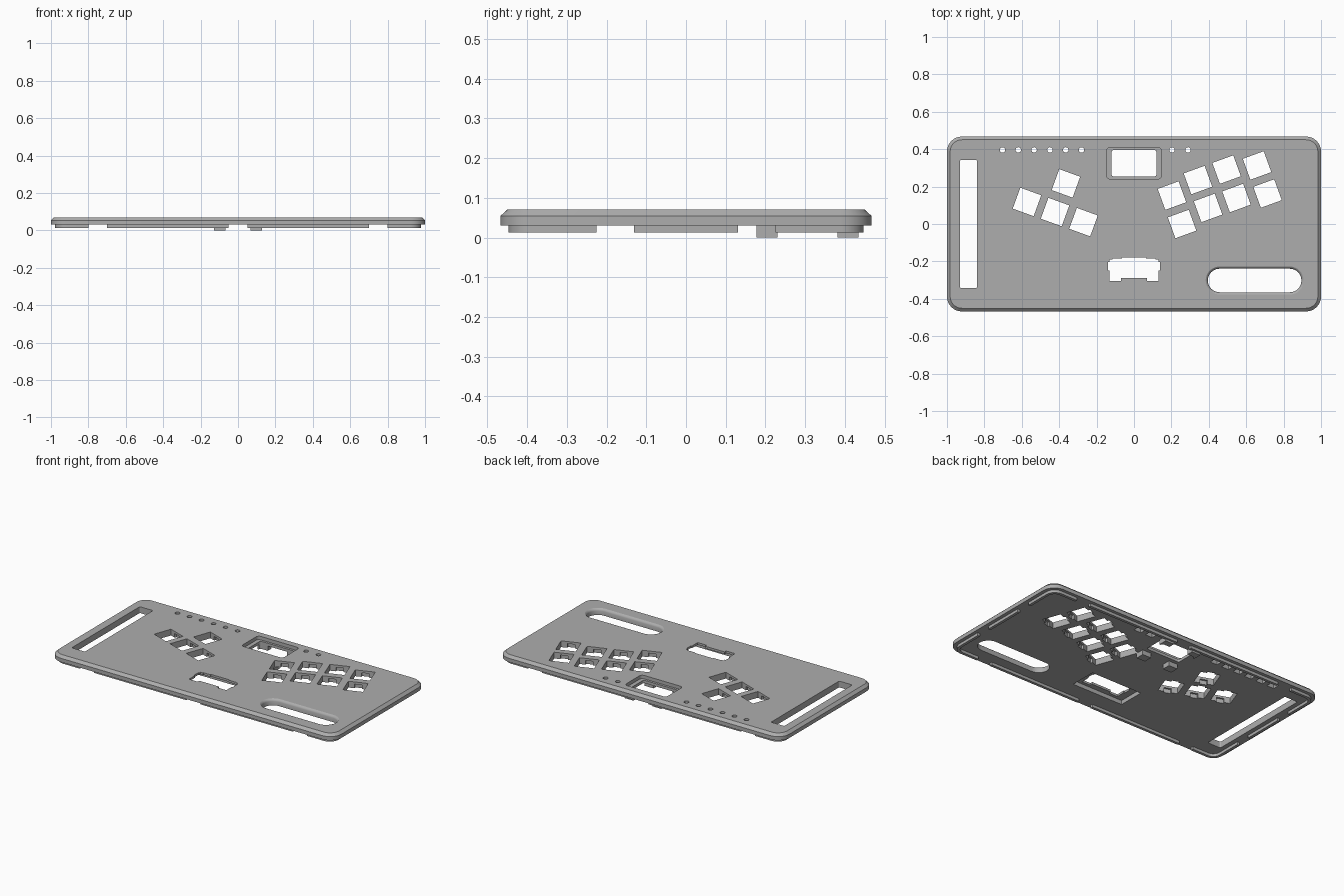
import bpy, bmesh, math
from mathutils import Matrix, Vector

if "Cube" in bpy.data.objects:
    bpy.data.objects.remove(bpy.data.objects["Cube"])

grey = bpy.data.materials.new("plain_grey")
grey.use_nodes = True
COLOUR = (0.42, 0.42, 0.42, 1)
grey.diffuse_color = COLOUR
grey.node_tree.nodes["Principled BSDF"].inputs["Base Color"].default_value = COLOUR

BASE, TOP, THIN = 0.03, 0.07, 0.056   # underside, top face, roof of the underside recesses
BELOW, ABOVE = -0.02, 0.1             # limits of through cuts


def rounded(cx, cy, w, d, r=0, angle=0, steps=8):
    """Outline of a rectangle with rounded corners, turned by angle in degrees."""
    turn = Matrix.Rotation(math.radians(angle), 2)
    pts = []
    for k, (sx, sy) in enumerate([(1, 1), (-1, 1), (-1, -1), (1, -1)]):
        corner = Vector((sx * (w / 2 - r), sy * (d / 2 - r)))
        for i in range(steps + 1 if r else 1):
            a = math.pi / 2 * (k + i / steps)
            pts.append(turn @ (corner + r * Vector((math.cos(a), math.sin(a)))) + Vector((cx, cy)))
    return pts


def loft(bm, *layers):
    """Closed solid through (outline, height) layers, from bottom to top."""
    rings = [[bm.verts.new((p.x, p.y, z)) for p in pts] for pts, z in layers]
    bm.faces.new(rings[0][::-1])
    bm.faces.new(rings[-1])
    for lo, hi in zip(rings, rings[1:]):
        for i in range(len(lo)):
            j = (i + 1) % len(lo)
            bm.faces.new((lo[i], lo[j], hi[j], hi[i]))


def solid(name, *shapes):
    """One object made from several separate lofted solids."""
    bm = bmesh.new()
    for layers in shapes:
        loft(bm, *layers)
    mesh = bpy.data.meshes.new(name)
    bm.to_mesh(mesh)
    bm.free()
    mesh.materials.append(grey)
    ob = bpy.data.objects.new(name, mesh)
    bpy.context.scene.collection.objects.link(ob)
    return ob


def prism(outline, z0=BELOW, z1=ABOVE):
    return [(outline, z0), (outline, z1)]


def cut(target, *shapes):
    cutter = solid("cutter", *shapes)
    mod = target.modifiers.new("cut", "BOOLEAN")
    mod.operation, mod.solver, mod.object = "DIFFERENCE", "EXACT", cutter
    bpy.context.view_layer.objects.active = target
    bpy.ops.object.modifier_apply(modifier=mod.name)
    bpy.data.objects.remove(cutter)


# Cover plate with chamfered top edge
edge = rounded(0, 0, 2, 0.935, 0.08)
panel = solid("top_panel", [(edge, BASE), (edge, 0.054),
                            (rounded(0, 0, 1.966, 0.901, 0.063), TOP)])

# Key openings with clip recesses on two sides underneath
left_keys = [(-0.572, 0.118), (-0.364, 0.217), (-0.422, 0.064), (-0.27, 0.01)]
right_keys = [(0.203, 0.152), (0.342, 0.235), (0.495, 0.291), (0.658, 0.313),
              (0.257, 0.0), (0.396, 0.086), (0.548, 0.139), (0.714, 0.163)]
keys = [(x, y, -20) for x, y in left_keys] + [(x, y, 20) for x, y in right_keys]
cut(panel, *[prism(rounded(x, y, 0.119, 0.119, 0, a)) for x, y, a in keys])
cut(panel, *[prism(rounded(x, y, 0.045, 0.143, 0, a), BELOW, THIN) for x, y, a in keys])

# Small round light holes, each with a square recess underneath
lights = [-0.703 + 0.0845 * i for i in range(6)] + [0.203, 0.289]
cut(panel, *[prism(rounded(x, 0.396, 0.029, 0.029, 0.0144, steps=5)) for x in lights])
cut(panel, *[prism(rounded(x, 0.396, 0.05, 0.045), BELOW, THIN) for x in lights])

# Long straight slot and rounded slot with softened rim
cut(panel, prism(rounded(-0.885, 0, 0.093, 0.685, 0.008)))
cut(panel, prism(rounded(0.645, -0.302, 0.5, 0.126, 0.0625)))
slot = [(rounded(0.645, -0.302, 0.5 + 2 * g, 0.126 + 2 * g, 0.0625 + g), z)
        for g, z in [(0, 0.056), (0.003, 0.063), (0.009, 0.0685), (0.012, TOP), (0.012, ABOVE)]]
cut(panel, slot)

# Wide key opening with stabiliser side pockets and a recess underneath
cut(panel, prism(rounded(0, -0.237, 0.23, 0.104)))
cut(panel, prism(rounded(0, -0.2, 0.13, 0.042)))
cut(panel, *[prism(rounded(s * 0.1, -0.247, 0.062, 0.116)) for s in (-1, 1)])
cut(panel, prism(rounded(0, -0.225, 0.276, 0.045)))
cut(panel, prism(rounded(0, -0.24, 0.36, 0.17), BELOW, THIN))

# Display window sunk into a shallow rounded frame
window = prism(rounded(0, 0.325, 0.24, 0.141, 0.012))
cut(panel, prism(rounded(0, 0.325, 0.292, 0.17, 0.02), 0.048, ABOVE))
cut(panel, window)

# Mounting posts at the corners of the window
posts = solid("display_posts", *[prism(rounded(s * 0.098, y, 0.062, 0.054), 0, BASE)
                                 for s in (-1, 1) for y in (0.204, 0.408)])
cut(posts, window)

# Locating lip under the edge, broken by gaps
lip = solid("locating_lip", prism(rounded(0, 0, 1.955, 0.895, 0.06), 0.012, BASE))
cut(lip, prism(rounded(0, 0, 1.92, 0.86, 0.045)))
cut(lip, *[prism(rounded(s * 0.96, t * 0.178, 0.12, 0.095)) for s in (-1, 1) for t in (-1, 1)])
cut(lip, *[prism(rounded(x, t * 0.44, 0.1, 0.06)) for x in (-0.75, 0, 0.75) for t in (-1, 1)])

for ob in (panel, posts, lip):
    bpy.ops.object.select_all(action="DESELECT")
    ob.select_set(True)
    bpy.context.view_layer.objects.active = ob
    bpy.ops.object.shade_smooth_by_angle(angle=math.radians(25))
